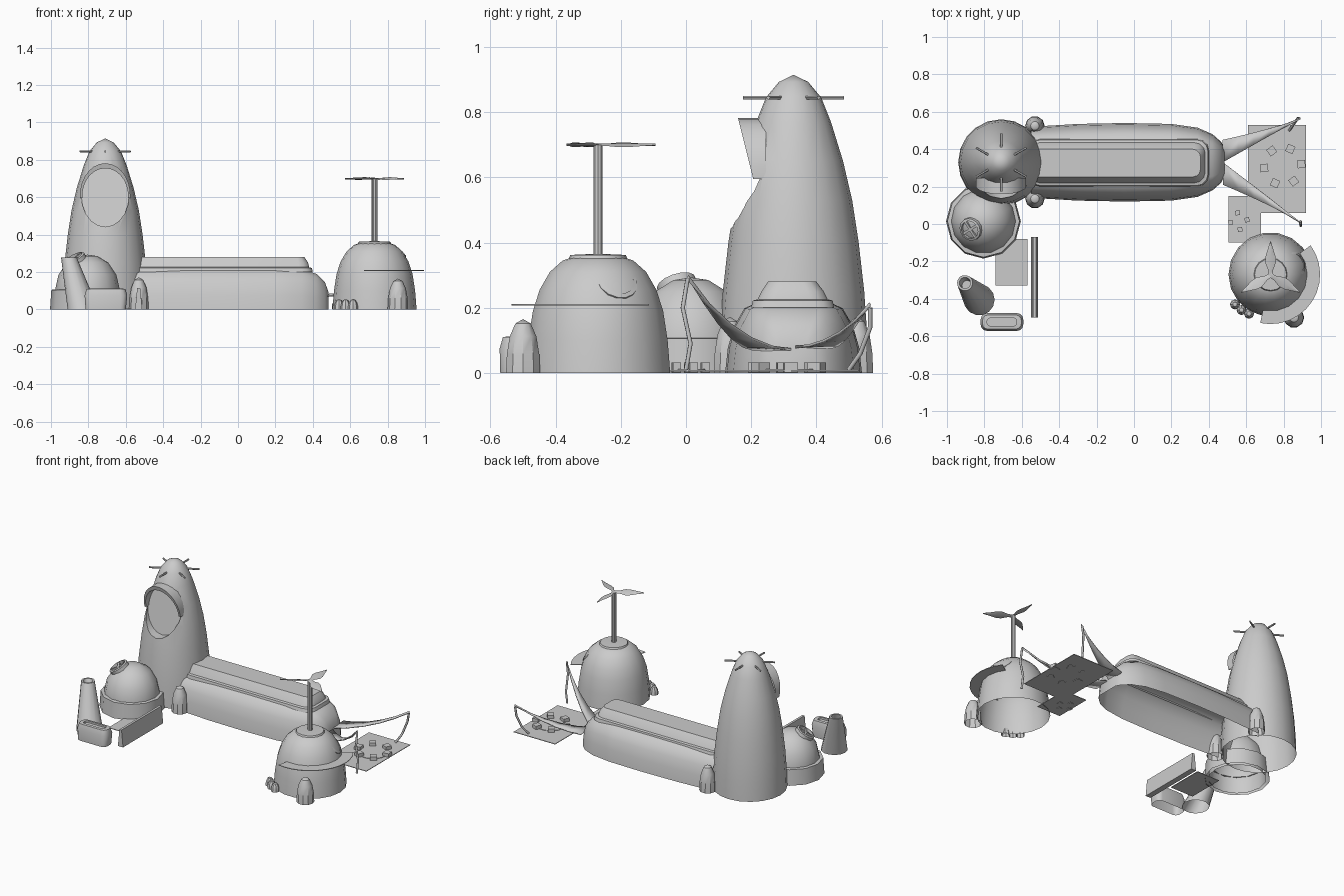
import bpy, bmesh, math
from mathutils import Vector, Matrix

if "Cube" in bpy.data.objects:
    bpy.data.objects.remove(bpy.data.objects["Cube"])


def finish(bm, name, smooth=35):
    bmesh.ops.remove_doubles(bm, verts=bm.verts, dist=1e-5)
    bmesh.ops.recalc_face_normals(bm, faces=bm.faces)
    me = bpy.data.meshes.new(name)
    bm.to_mesh(me)
    bm.free()
    ob = bpy.data.objects.new(name, me)
    bpy.context.collection.objects.link(ob)
    shade(ob, smooth)
    return ob


def shade(ob, deg=35):
    bpy.ops.object.select_all(action='DESELECT')
    ob.select_set(True)
    bpy.context.view_layer.objects.active = ob
    if deg:
        bpy.ops.object.shade_smooth_by_angle(angle=math.radians(deg))


def add_loft(bm, rings, closed=True, start=False, end=False):
    vs = [[bm.verts.new(p) for p in r] for r in rings]
    n = len(vs[0])
    for a, b in zip(vs, vs[1:]):
        for i in range(n if closed else n - 1):
            j = (i + 1) % n
            bm.faces.new((a[i], a[j], b[j], b[i]))
    if start:
        bm.faces.new(vs[0])
    if end:
        bm.faces.new(vs[-1])


def loft(name, rings, **kw):
    bm = bmesh.new()
    add_loft(bm, rings, **kw)
    return finish(bm, name)


def circle(r, z, n, m):
    return [m @ Vector((r * math.cos(2 * math.pi * i / n), r * math.sin(2 * math.pi * i / n), z)) for i in range(n)]


def lathe(name, prof, loc, n=16, start=False, end=False):
    m = loc if isinstance(loc, Matrix) else Matrix.Translation(loc)
    return loft(name, [circle(max(r, 1e-7), z, n, m) for r, z in prof], start=start, end=end)


def add_box(bm, size, m):
    bmesh.ops.create_cube(bm, size=1, matrix=m @ Matrix.Diagonal((*size, 1)))


def box(name, x, y, z):
    bm = bmesh.new()
    add_box(bm, (x[1] - x[0], y[1] - y[0], z[1] - z[0]),
            Matrix.Translation((sum(x) / 2, sum(y) / 2, sum(z) / 2)))
    return finish(bm, name, 0)


def rrect(x0, x1, y0, y1, r, z):
    pts = []
    for k, (sx, sy) in enumerate(((x1 - r, y1 - r), (x0 + r, y1 - r), (x0 + r, y0 + r), (x1 - r, y0 + r))):
        for i in range(4):
            a = math.pi / 2 * (k + i / 3)
            pts.append((sx + r * math.cos(a), sy + r * math.sin(a), z))
    return pts


def aim(loc, normal):
    return Matrix.Translation(loc) @ Vector(normal).to_track_quat('Z', 'Y').to_matrix().to_4x4()


# Tower body with an oval opening cut in the front
TX, TY, MZ = -0.71, 0.33, 0.61
tower = lathe("tower", [(.23, 0), (.226, .12), (.217, .25), (.2, .4), (.18, .53), (.152, .65),
                        (.115, .77), (.085, .845), (.045, .893), (0, .915)], (TX, TY, 0), 20, start=True)


def oval(a, b, yf, a0=0, a1=360, n=20):
    out = []
    for i in range(n):
        t = math.radians(a0 + (a1 - a0) * i / (n if a1 - a0 == 360 else n - 1))
        z = MZ + b * math.sin(t)
        out.append((TX + a * math.cos(t), yf(z), z))
    return out


cutter = loft("opening_cutter", [oval(.128, .168, lambda z: -.1),
                                 oval(.128, .168, lambda z: .2 + .2 * (z - .44))], start=True, end=True)
cutter.hide_render = True
mod = tower.modifiers.new("opening", 'BOOLEAN')
mod.operation, mod.object, mod.solver = 'DIFFERENCE', cutter, 'EXACT'
bpy.context.view_layer.update()
cut = bpy.data.meshes.new_from_object(tower.evaluated_get(bpy.context.evaluated_depsgraph_get()))
tower.modifiers.clear()
bm = bmesh.new()
bm.from_mesh(cut)
bmesh.ops.delete(bm, geom=[f for f in bm.faces if f.calc_center_median().z < .001], context='FACES_ONLY')
bm.to_mesh(tower.data)
bm.free()
shade(tower)
bpy.data.objects.remove(cutter)

# Hood over the opening and spikes round the tower head
front = lambda z: .2 - .25 * (z - .62)
back = lambda z: .245
arc = dict(a0=-5, a1=185, n=15)
loft("opening_hood", [oval(.122, .145, back, **arc), oval(.122, .145, front, **arc),
                      oval(.135, .172, front, **arc), oval(.135, .172, back, **arc)], closed=False)
for i in range(6):
    a = math.radians(30 + 60 * i)
    d = Vector((math.cos(a), math.sin(a), 0))
    lathe("head_spike", [(.006, .07), (.006, .155)], aim(Vector((TX, TY + .0, .845)), d), 6, True, True)

# Long hull, open below, with a raised roof ridge
half = [(1, 0), (.96, .35), (.87, .65), (.72, .9), (.5, 1)]
section = half + [(-y, z) for y, z in reversed(half)]
stations = [(-.55, .19, .215), (-.3, .205, .22), (-.05, .21, .22), (.2, .205, .22), (.34, .185, .217),
            (.42, .15, .19), (.465, .11, .145), (.485, .075, .09)]
loft("hull", [[(x, TY + w * y, h * z) for y, z in section] for x, w, h in stations], closed=False, end=True)
loft("roof_ridge", [rrect(-.56, .4, .2, .455, .06, .2), rrect(-.56, .395, .205, .45, .06, .222),
                    rrect(-.56, .38, .22, .435, .055, .226), rrect(-.56, .375, .232, .423, .05, .25),
                    rrect(-.56, .355, .252, .4, .04, .28)], end=True)
pod = [(1, 0), (.95, .35), (.78, .68), (.45, .92), (0, 1)]
for y in (.135, .525):
    lathe("hull_pod", [(.052 * r, .172 * z) for r, z in pod], (-.53, y, 0), 10)

# Swept tail fins and the hanging ropes at their tips
for name, d, tz, root in (("tail_fin_front", -.32, .29, -.12), ("tail_fin_back", .235, .2, .12)):
    rows = []
    for t in (0, .2, .4, .6, .8, 1):
        x, z = .475 + .415 * t, .075 + (tz - .075) * t * t
        w = max(1 - t, .04) ** 1.2
        rows.append([(x, TY + d * t, z), (x, TY + d * t + root * w, z + .01 * t)])
    fin = loft(name, rows, closed=False)
    s = fin.modifiers.new("thickness", 'SOLIDIFY')
    s.thickness = .008
for pts in ([(.89, .005, .29), (.892, -.01, .2), (.89, .014, .09), (.89, 0, .01)],
            [(.885, .565, .2), (.875, .565, .14), (.855, .535, .06), (.83, .5, .01)]):
    cu = bpy.data.curves.new("fin_rope", 'CURVE')
    cu.dimensions, cu.bevel_depth, cu.bevel_resolution, cu.use_fill_caps = '3D', .007, 1, True
    sp = cu.splines.new('POLY')
    sp.points.add(3)
    for p, c in zip(sp.points, pts):
        p.co = (*c, 1)
    bpy.context.collection.objects.link(bpy.data.objects.new("fin_rope", cu))

# Ground plates with stones set in rings
box("ground_plate_large", (.61, .92), (.06, .53), (.005, .009))
box("ground_plate_small", (.505, .68), (-.1, .15), (.005, .009))
box("ground_plate_left", (-.74, -.57), (-.33, -.08), (.005, .009))
for cx, cy, r, n, s in ((.795, .31, .1, 6, .042), (.56, .015, .045, 4, .025)):
    lathe("ring_disc", [(r, .008), (r, .012)], (cx, cy, 0), 14, end=True)
    for i in range(n):
        a = 2 * math.pi * (i + .1) / n
        bm = bmesh.new()
        add_box(bm, (s, s, .03), Matrix.Translation((cx + r * math.cos(a), cy + r * math.sin(a), .017))
                @ Matrix.Rotation(a, 4, 'Z'))
        finish(bm, "ring_stone", 0)


# Round window with crossed bars
def window(name, loc, normal, r):
    m = aim(loc, normal)
    lathe(name + "_frame", [(r, -.03), (r, .012), (r * .8, .016), (r * .8, -.005), (0, 0)], m, 14)
    bm = bmesh.new()
    for k in range(2):
        add_box(bm, (r * 1.7, .014, .022), m @ Matrix.Rotation(k * math.pi / 2, 4, 'Z'))
    finish(bm, name + "_bars", 0)


# Mill dome with cap, mast and propeller
DX, DY = .73, -.27
lathe("mill_dome", [(.225, 0), (.217, .1), (.203, .19), (.182, .255), (.15, .31), (.11, .345), (.088, .352)],
      (DX, DY, 0), 18)
lathe("mill_cap", [(.09, .35), (.085, .362), (0, .366)], (DX, DY, 0), 16)
lathe("mill_mast", [(.015, .36), (.015, .7), (0, .705)], (DX, DY, 0), 10)
leaf = [(0, .012), (.03, .014), (.07, .03), (.1, .028), (.14, .015), (.182, .002)]
for i in range(3):
    m = Matrix.Translation((DX, DY - .005, .7)) @ Matrix.Rotation(math.pi / 2 + i * math.pi * 2 / 3, 4, 'Z') \
        @ Matrix.Rotation(math.radians(14), 4, 'X')
    loft("propeller_blade", [[m @ Vector((x, w, 0)), m @ Vector((x, 0, .004)), m @ Vector((x, -w, 0)),
                              m @ Vector((x, 0, -.004))] for x, w in leaf], start=True, end=True)
window("mill_window", (DX + .132, DY + .055, .275), (.7, .28, .6), .066)

# Balcony ledge, egg and pebbles round the mill
ledge = []
for i in range(13):
    a = math.radians(-102 + 138 * i / 12)
    c, s = math.cos(a), math.sin(a)
    ledge.append([(DX + r * c, DY + r * s, z) for r, z in ((.19, .207), (.265, .207), (.265, .211), (.19, .211))])
loft("mill_ledge", ledge, start=True, end=True)
lathe("mill_egg", [(.055 * r, .165 * z) for r, z in pod], (.855, -.5, 0), 10)
for x, y in ((.54, -.43), (.575, -.46), (.615, -.48)):
    lathe("mill_pebble", [(.027 * r, .055 * z) for r, z in pod], (x, y, 0), 8)

# Small dome in a wide base band
HX, HY = -.805, .015
lathe("hut_band", [(.2, 0), (.193, .105), (.168, .108)], (HX, HY, 0), 12)
lathe("hut_dome", [(.176, 0), (.172, .11), (.155, .185), (.112, .25), (.055, .285), (0, .293)], (HX, HY, 0), 14)
window("hut_window", (-.872, -.027, .266), (-.45, -.28, .85), .062)

# Leaning chimney, trough and plank beside the hut
path = [(.083, 0, 0), (.042, 1, 0), (.03, 1, 0), (.027, .85, 0)]
loft("leaning_chimney", [circle(r, .278 * t, 14, Matrix.Translation((-.828 - .076 * t, -.405 + .09 * t, 0)))
                         for r, t, _ in path], end=True)
loft("trough", [rrect(-.815, -.6, -.57, -.48, .03, 0), rrect(-.82, -.592, -.572, -.476, .035, .075),
                rrect(-.81, -.602, -.562, -.486, .03, .11), rrect(-.785, -.627, -.545, -.503, .015, .112),
                rrect(-.785, -.627, -.545, -.503, .015, .1)], end=True)
loft("plank", [[(-.55 + i, y, .0), (-.512 - i, y, 0), (-.523, y, .115), (-.539, y, .115)]
               for i, y in ((0, -.5), (0, -.07))], start=True, end=True)
